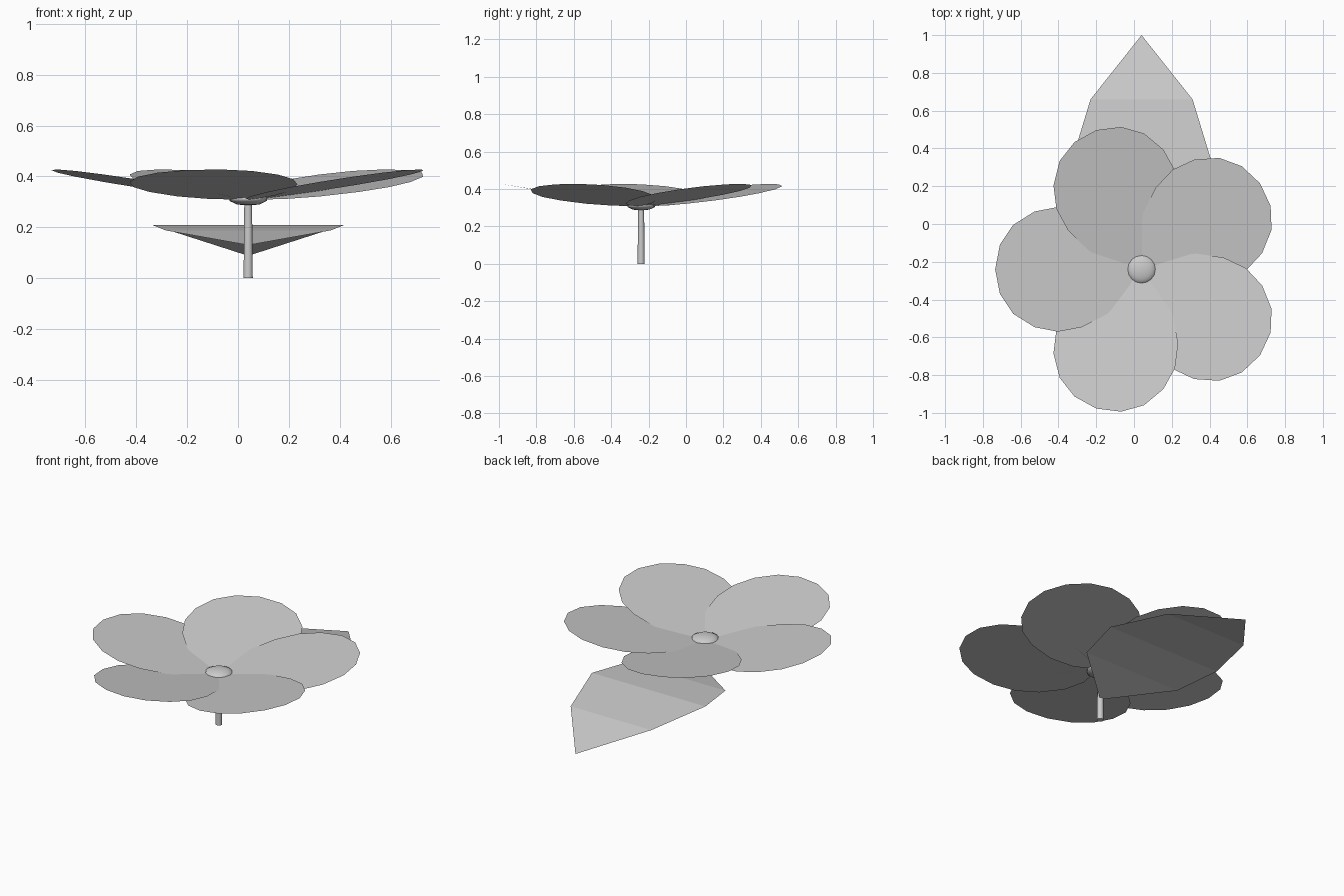
import bpy, math

if "Cube" in bpy.data.objects:
    bpy.data.objects.remove(bpy.data.objects["Cube"])

CX, CY = 0.04, -0.24   # flower axis


def mesh_object(name, verts, faces):
    me = bpy.data.meshes.new(name)
    me.from_pydata(verts, [], faces)
    me.update()
    ob = bpy.data.objects.new(name, me)
    bpy.context.collection.objects.link(ob)
    return ob


# petals: flat egg-shaped blades, raised at the tip and rolled so each overlaps the next
half = [(0.75, 0.13), (0.68, 0.235), (0.567, 0.306), (0.443, 0.33),
        (0.315, 0.306), (0.18, 0.235), (0.08, 0.13)]
outline = [(0.775, 0)] + half + [(0.025, 0)] + [(u, -v) for u, v in reversed(half)]
for i in range(5):
    a = math.radians(36 + 72 * i)
    c, s = math.cos(a), math.sin(a)
    verts = [(CX + u * c - v * s, CY + u * s + v * c, 0.305 + 0.155 * u + 0.048 * v)
             for u, v in outline]
    mesh_object(f"petal_{i + 1}", verts, [tuple(range(len(verts)))])

# flower centre: flattened ball
bpy.ops.mesh.primitive_uv_sphere_add(segments=16, ring_count=5, radius=1,
                                     location=(CX, CY, 0.312))
centre = bpy.context.object
centre.name = "flower_centre"
centre.scale = (0.077, 0.077, 0.027)
bpy.ops.object.shade_smooth_by_angle(angle=math.radians(40))

# stem: slightly tapered
bpy.ops.mesh.primitive_cone_add(vertices=10, radius1=0.019, radius2=0.016, depth=0.3,
                                location=(CX, CY, 0.15))
stem = bpy.context.object
stem.name = "stem"
bpy.ops.object.shade_smooth_by_angle(angle=math.radians(40))

# leaf: arched strip, pointed at both ends (y, z, half width)
rows = [(0.03, 0.188, 0.325), (0.30, 0.21, 0.38), (0.66, 0.175, 0.27)]
verts = [(CX, CY, 0.13)]
for y, z, w in rows:
    verts += [(CX - w, y, z), (CX + w, y, z)]
verts.append((CX, 1.0, 0.088))
faces = [(0, 2, 1), (1, 2, 4, 3), (3, 4, 6, 5), (5, 6, 7)]
mesh_object("leaf", verts, faces)
